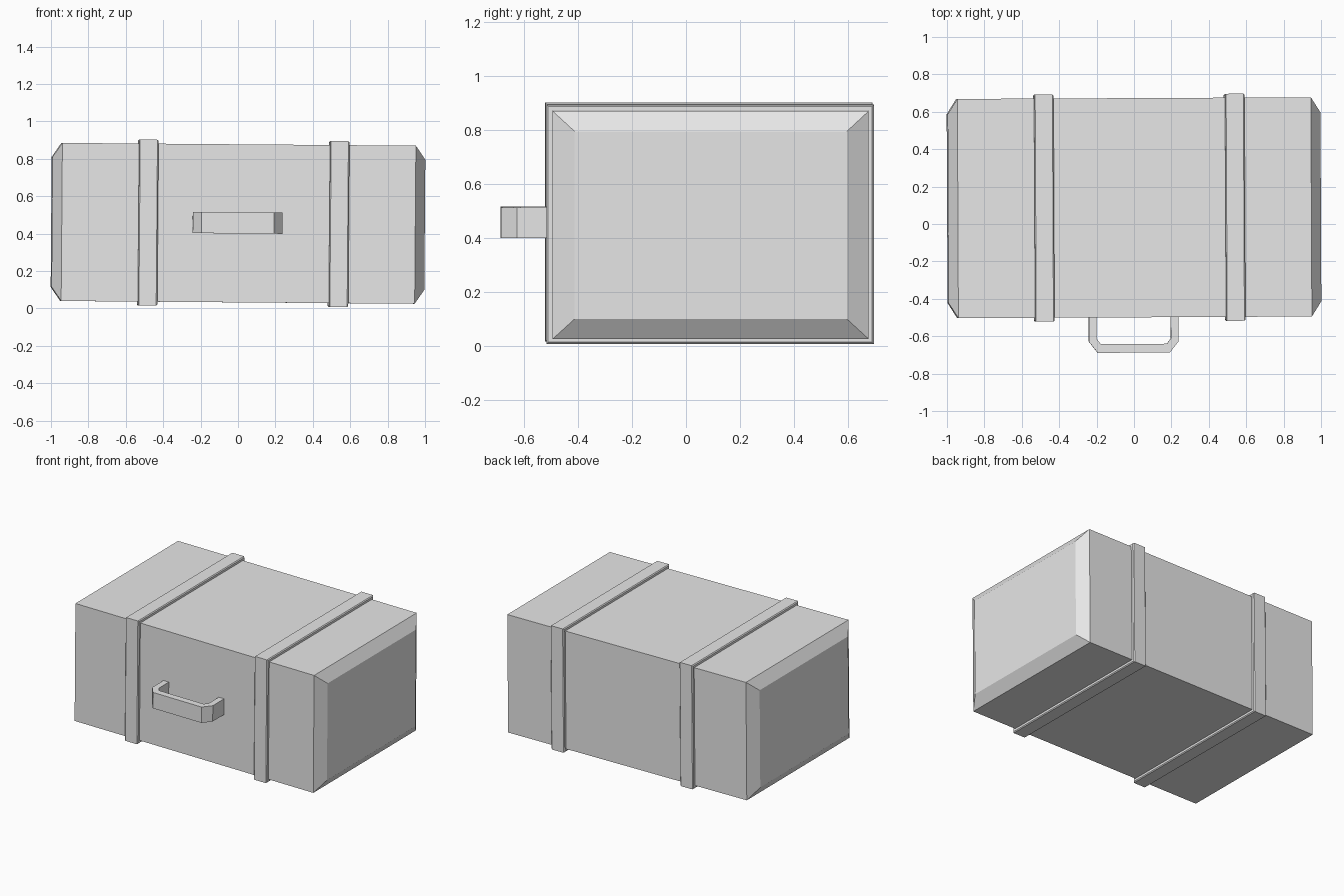
import bpy
import bmesh
from math import radians
from mathutils import Matrix

cube = bpy.data.objects.get("Cube")
if cube:
    bpy.data.objects.remove(cube, do_unlink=True)

# Single grey colour
GREY = (0.8, 0.8, 0.8, 1.0)
grey = bpy.data.materials.new("plain grey")
grey.use_nodes = True
grey.diffuse_color = GREY
grey.node_tree.nodes["Principled BSDF"].inputs["Base Color"].default_value = GREY

# The whole case sits very slightly askew
PLACE = (Matrix.Translation((0, 0.087, 0.455))
         @ Matrix.Rotation(radians(0.27), 4, "Z")
         @ Matrix.Rotation(radians(0.45), 4, "Y"))


def finish(name, bm):
    bmesh.ops.recalc_face_normals(bm, faces=bm.faces)
    mesh = bpy.data.meshes.new(name)
    bm.to_mesh(mesh)
    bm.free()
    mesh.materials.append(grey)
    obj = bpy.data.objects.new(name, mesh)
    obj.matrix_world = PLACE
    bpy.context.collection.objects.link(obj)


def loft(name, sections):
    """Join rectangles (x, half depth, half height) along x and cap the ends."""
    bm = bmesh.new()
    rings = [[bm.verts.new((x, sy * y, sz * z))
              for sy, sz in ((-1, -1), (1, -1), (1, 1), (-1, 1))]
             for x, y, z in sections]
    for a, b in zip(rings, rings[1:]):
        for i in range(4):
            j = (i + 1) % 4
            bm.faces.new((a[i], a[j], b[j], b[i]))
    bm.faces.new(rings[0])
    bm.faces.new(rings[-1])
    finish(name, bm)


# Case body with sloped borders on both ends
DEPTH, HEIGHT = 0.586, 0.4225
half = [(0.9965, 0.505, 0.348), (0.945, DEPTH, HEIGHT)]
loft("case_body", [(-x, y, z) for x, y, z in half] + half[::-1])

# Straps wrapped around the case, with narrow bevelled edges
RISE, BEVEL, WIDTH = 0.021, 0.006, 0.052
for name, cx in (("right_strap", -0.483), ("left_strap", 0.538)):
    profile = [(-WIDTH, -0.01), (-WIDTH, RISE - BEVEL), (BEVEL - WIDTH, RISE),
               (WIDTH - BEVEL, RISE), (WIDTH, RISE - BEVEL), (WIDTH, -0.01)]
    loft(name, [(cx + x, DEPTH + r, HEIGHT + r) for x, r in profile])

# Carrying handle: a bent flat bar with cut corners
outer = [(0.24, -0.58), (0.24, -0.715), (0.193, -0.775)]
inner = [(0.198, -0.58), (0.198, -0.7), (0.177, -0.728)]
bm = bmesh.new()
rows = []
for side in (outer, inner):
    path = [(-x, y) for x, y in side] + side[::-1]
    rows.append([[bm.verts.new((x - 0.005, y, 0.003 + z)) for z in (-0.057, 0.057)]
                 for x, y in path])
bars = [(o[0], o[1], n[1], n[0]) for o, n in zip(*rows)]
for a, b in zip(bars, bars[1:]):
    for i in range(4):
        j = (i + 1) % 4
        bm.faces.new((a[i], a[j], b[j], b[i]))
bm.faces.new(bars[0])
bm.faces.new(bars[-1])
finish("handle", bm)
